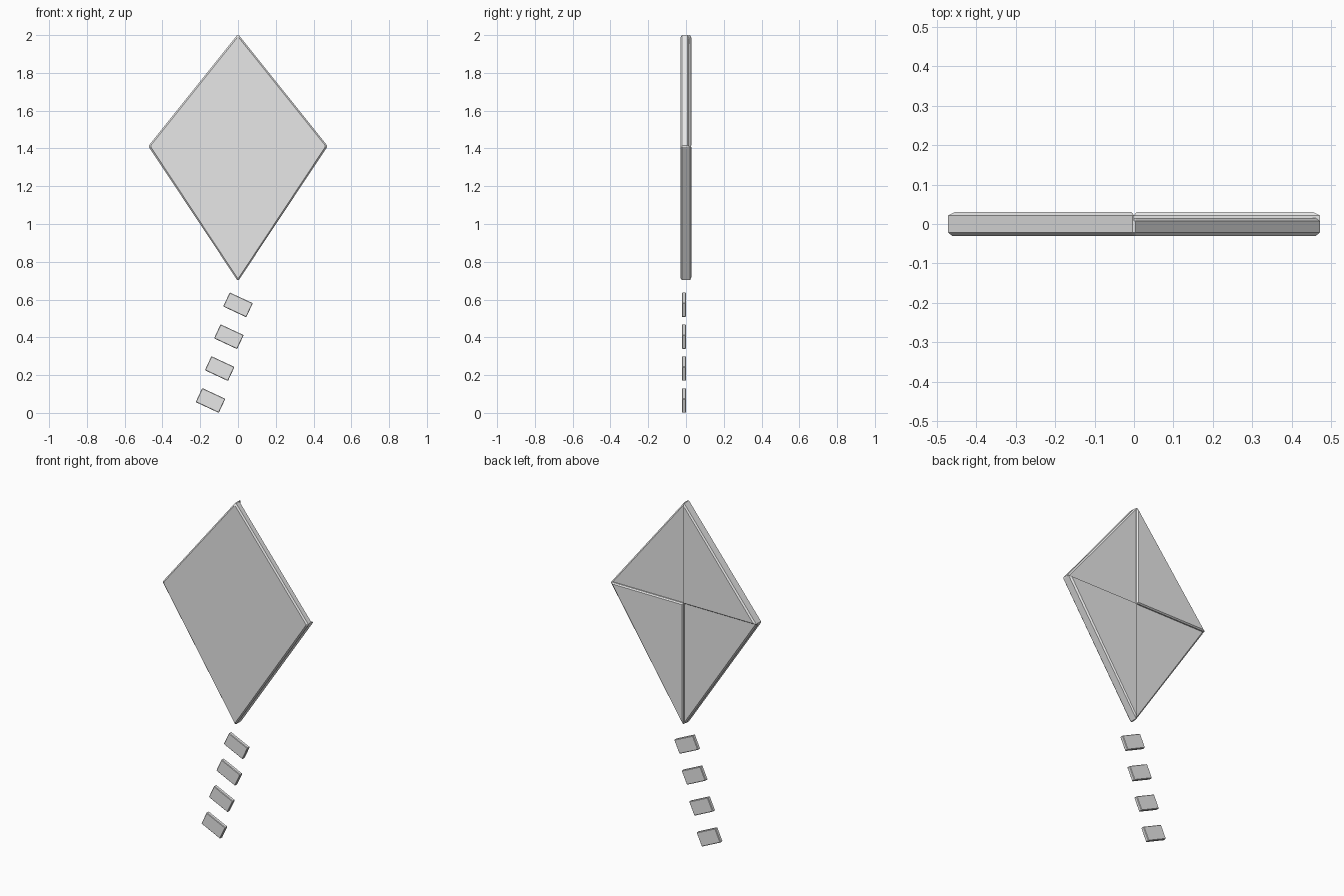
import bpy
import bmesh
from math import radians
from mathutils import Matrix

default = bpy.data.objects.get("Cube")
if default:
    bpy.data.objects.remove(default, do_unlink=True)

# One grey material
GREY = (0.8, 0.8, 0.8, 1.0)
grey = bpy.data.materials.new("light grey")
grey.use_nodes = True
grey.diffuse_color = GREY
grey.node_tree.nodes["Principled BSDF"].inputs["Base Color"].default_value = GREY

HALF_WIDTH, CROSS_Z, TOP_Z, BOTTOM_Z = 0.472, 1.412, 2.0, 0.703
FRONT, TIP = -0.03, 0.004


def make_object(name, bm):
    bmesh.ops.recalc_face_normals(bm, faces=bm.faces)
    mesh = bpy.data.meshes.new(name)
    bm.to_mesh(mesh)
    bm.free()
    mesh.materials.append(grey)
    obj = bpy.data.objects.new(name, mesh)
    bpy.context.collection.objects.link(obj)
    return obj


def outline(sx, sz, outer, inner):
    """Corner points of one quarter, with blunt tips and inset edges."""
    w = HALF_WIDTH - outer * 1.3
    h = (TOP_Z - CROSS_Z if sz > 0 else CROSS_Z - BOTTOM_Z) - outer * 1.6
    points = [(inner, inner), (w - inner, inner), (w - inner, inner + TIP),
              (inner + TIP, h - inner), (inner, h - inner)]
    return [(sx * x, CROSS_Z + sz * z) for x, z in points]


def sail_quarter(name, sx, sz, back, bevel, inner):
    """Loft the quarter outline from the front to the back."""
    levels = [(FRONT, bevel, 0), (FRONT + bevel, 0, 0),
              (back - bevel, 0, 0), (back, bevel, inner)]
    bm = bmesh.new()
    rings = [[bm.verts.new((x, y, z)) for x, z in outline(sx, sz, outer, inset)]
             for y, outer, inset in levels]
    for a, b in zip(rings, rings[1:]):
        for i in range(len(a)):
            j = (i + 1) % len(a)
            bm.faces.new((a[i], a[j], b[j], b[i]))
    bm.faces.new(rings[0])
    bm.faces.new(rings[-1])
    make_object(name, bm)


# Sail quarters: opposite pairs are thick and thin
for side, sx in (("left", 1), ("right", -1)):
    for level, sz in (("upper", 1), ("lower", -1)):
        thick = sx != sz
        sail_quarter(f"sail_{level}_{side}", sx, sz, 0.03 if thick else 0.015,
                     0.008, 0.006 if thick else 0)

# Tail tabs
for i in range(4):
    bm = bmesh.new()
    bmesh.ops.create_cube(bm, size=1, matrix=Matrix.Diagonal((0.135, 0.022, 0.082, 1)))
    bmesh.ops.bevel(bm, geom=bm.edges[:], offset=0.003, segments=1, affect='EDGES')
    tab = make_object(f"tail_tab_{i + 1}", bm)
    tab.location = (-0.0485 * i, -0.011, 0.572 - 0.1687 * i)
    tab.rotation_euler.y = radians(25)
